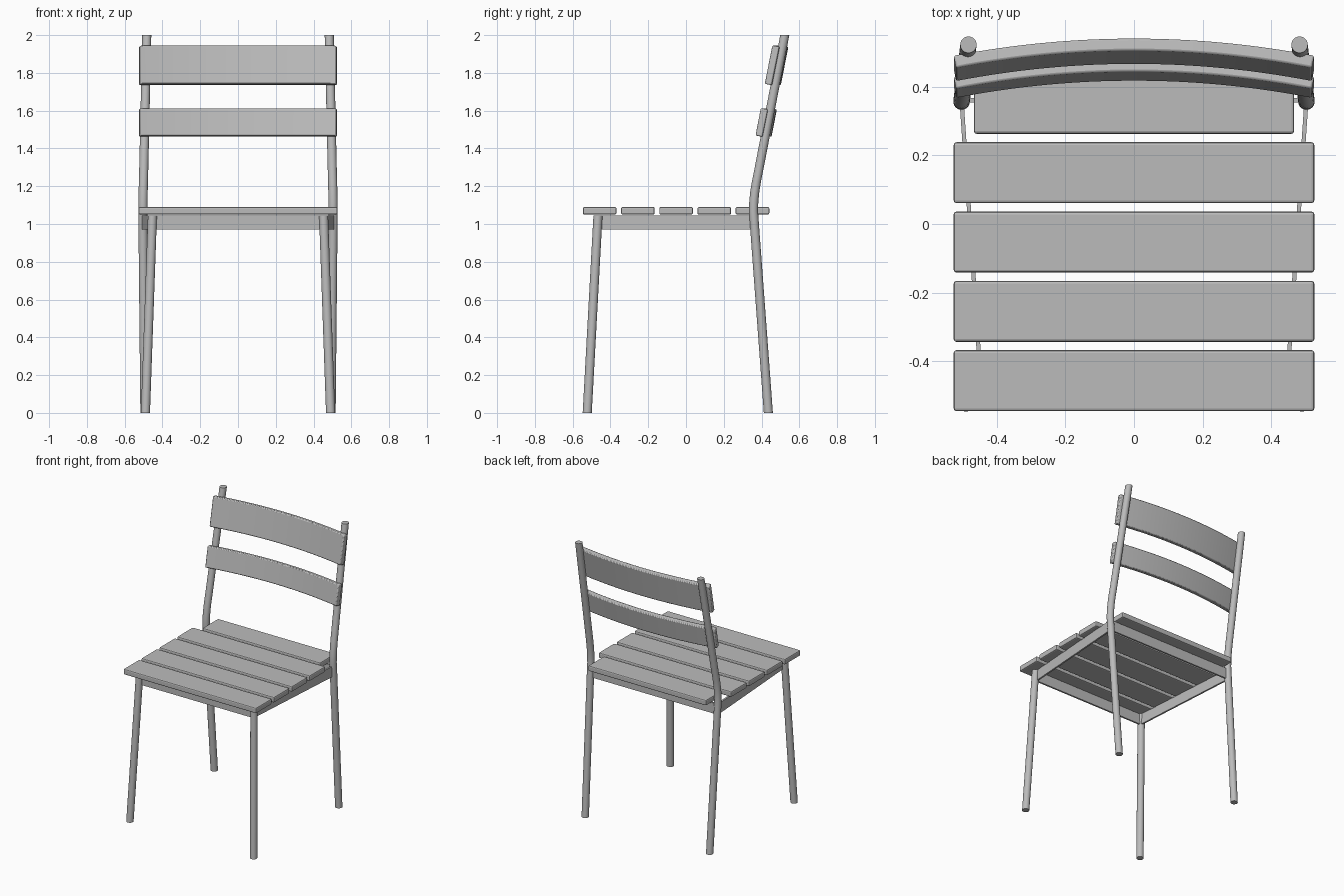
import bpy, bmesh, math
from mathutils import Vector

if "Cube" in bpy.data.objects:
    bpy.data.objects.remove(bpy.data.objects["Cube"])

grey = bpy.data.materials.new("plain_grey")
grey.diffuse_color = (0.5, 0.5, 0.5, 1)
grey.use_nodes = True
grey.node_tree.nodes["Principled BSDF"].inputs["Base Color"].default_value = grey.diffuse_color


def finish(name, bm, bevel=0.0, smooth=False):
    bmesh.ops.recalc_face_normals(bm, faces=bm.faces)
    me = bpy.data.meshes.new(name)
    bm.to_mesh(me)
    bm.free()
    me.materials.append(grey)
    ob = bpy.data.objects.new(name, me)
    bpy.context.collection.objects.link(ob)
    if bevel:
        mod = ob.modifiers.new("rounded_edges", 'BEVEL')
        mod.width, mod.segments = bevel, 2
        mod.limit_method, mod.angle_limit = 'ANGLE', math.radians(40)
    if smooth:
        bpy.ops.object.select_all(action='DESELECT')
        ob.select_set(True)
        bpy.context.view_layer.objects.active = ob
        bpy.ops.object.shade_smooth_by_angle(angle=math.radians(40))
    return ob


def loft(rings):
    """Closed solid through a list of equal-sized rings."""
    bm = bmesh.new()
    vs = [[bm.verts.new(p) for p in r] for r in rings]
    n = len(vs[0])
    for a, b in zip(vs, vs[1:]):
        for i in range(n):
            bm.faces.new((a[i], a[(i + 1) % n], b[(i + 1) % n], b[i]))
    bm.faces.new(vs[0])
    bm.faces.new(vs[-1])
    return bm


def tube(name, path, r=0.024, sides=24):
    rings = [[(x + r * math.cos(2 * math.pi * i / sides),
               y + r * math.sin(2 * math.pi * i / sides), z) for i in range(sides)]
             for x, y, z in path]
    finish(name, loft(rings), smooth=True)


def rail(name, a, b, z0=0.97, z1=1.045, t=0.012):
    """Thin upright flat bar between two plan points."""
    a, b = Vector(a), Vector(b)
    d = (b - a).normalized()
    n = Vector((-d.y, d.x)) * t / 2
    rings = [[(p.x + s * n.x, p.y + s * n.y, z) for s, z in
              ((-1, z0), (1, z0), (1, z1), (-1, z1))] for p in (a, b)]
    finish(name, loft(rings))


def seat_slat(name, y0, y1, half):
    rings = [[(x, y0, 1.05), (x, y1, 1.05), (x, y1, 1.09), (x, y0, 1.09)]
             for x in (-half, half)]
    finish(name, loft(rings), bevel=0.008)


def back_slat(name, z0, z1, y_bottom, y_top, half=0.519, sag=0.05, t=0.036):
    """Board bowed backwards in plan and leaning back."""
    rings = []
    for i in range(33):
        u = -1 + 2 * i / 32
        x, dy = u * half, -sag * u * u
        ox = t * 2 * sag / half * u       # thickness follows the arc normal
        lean = t * (y_top - y_bottom) / (z1 - z0)
        rings.append([(x, y_bottom + dy, z0 + lean), (x + ox, y_bottom + dy + t, z0),
                      (x + ox, y_top + dy + t, z1 - lean), (x, y_top + dy, z1)])
    finish(name, loft(rings), bevel=0.006, smooth=True)


# legs and side rails, mirrored left and right
for s, side in ((-1, "left"), (1, "right")):
    tube("front_leg_" + side, [(s * 0.49, -0.523, 0), (s * 0.453, -0.466, 1.045)])
    rear = [(0.493, 0.436, 0), (0.503, 0.362, 1.0), (0.503, 0.357, 1.07),
            (0.503, 0.359, 1.12), (0.502, 0.364, 1.17), (0.501, 0.372, 1.22),
            (0.499, 0.386, 1.29), (0.483, 0.523, 2.0)]
    tube("rear_leg_" + side, [(s * x, y, z) for x, y, z in rear])
    rail("side_rail_" + side, (s * 0.447, -0.46), (s * 0.503, 0.36))

# cross rails
rail("front_rail", (-0.453, -0.464), (0.453, -0.464))
rail("rear_rail", (-0.503, 0.361), (0.503, 0.361))

# seat boards, the rear one shorter to fit between the legs
for i in range(5):
    y = -0.546 + i * 0.2022
    seat_slat("seat_slat_%d" % (i + 1), y, y + 0.178, 0.526 if i < 4 else 0.467)

# curved back boards
back_slat("upper_back_slat", 1.735, 1.945, 0.466, 0.506)
back_slat("lower_back_slat", 1.462, 1.613, 0.417, 0.445)
